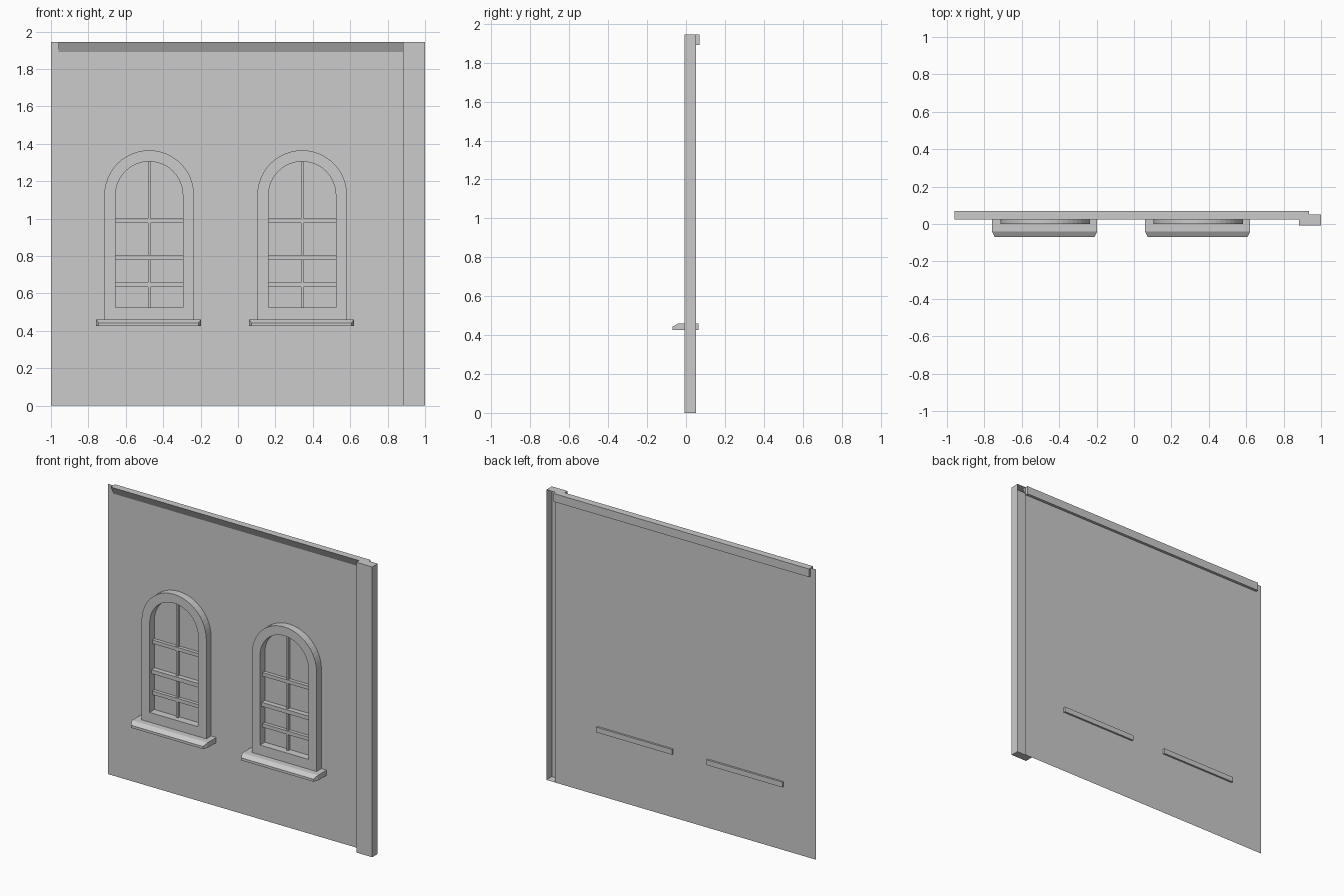
import bpy, bmesh, math

cube = bpy.data.objects.get("Cube")
if cube:
    bpy.data.objects.remove(cube, do_unlink=True)

plaster = bpy.data.materials.new("grey_plaster")
plaster.use_nodes = True
grey = (0.6, 0.6, 0.6, 1)
plaster.diffuse_color = grey
plaster.node_tree.nodes["Principled BSDF"].inputs["Base Color"].default_value = grey

WALL_Y = 0.051      # plane of the wall
FRONT = -0.007      # front of the pilaster
TOP = 1.945


def finish(name, bm):
    """Turn a bmesh into a flat-shaded grey object."""
    mesh = bpy.data.meshes.new(name)
    bm.to_mesh(mesh)
    bm.free()
    mesh.materials.append(plaster)
    obj = bpy.data.objects.new(name, mesh)
    bpy.context.collection.objects.link(obj)
    return obj


def loft(name, *rings, caps=True):
    """Bridge equal rings of points, closing the two ends."""
    bm = bmesh.new()
    loops = [[bm.verts.new(p) for p in ring] for ring in rings]
    n = len(loops[0])
    for a, b in zip(loops, loops[1:]):
        for i in range(n):
            j = (i + 1) % n
            bm.faces.new((a[i], a[j], b[j], b[i]))
    if caps:
        bm.faces.new(loops[0][::-1])
        bm.faces.new(loops[-1])
    bmesh.ops.recalc_face_normals(bm, faces=bm.faces)
    return finish(name, bm)


def rect(x0, x1, z0, z1, y):
    return [(x0, y, z0), (x1, y, z0), (x1, y, z1), (x0, y, z1)]


def box(name, x0, x1, y0, y1, z0, z1):
    return loft(name, rect(x0, x1, z0, z1, y0), rect(x0, x1, z0, z1, y1))


def arch(cx, half, bottom, spring, y, steps=24):
    """Outline of a round-headed opening."""
    pts = [(cx - half, y, bottom), (cx + half, y, bottom)]
    for i in range(steps + 1):
        a = math.pi * i / steps
        pts.append((cx + half * math.cos(a), y, spring + half * math.sin(a)))
    return pts


# Wall: a single thin sheet
bm = bmesh.new()
bm.faces.new([bm.verts.new(p) for p in rect(-1, 0.937, 0, TOP, WALL_Y)])
finish("wall", bm)

# Pilaster: shell left open at the back
pilaster = box("corner_pilaster", 0.882, 1, FRONT, WALL_Y, 0, TOP)
bm = bmesh.new()
bm.from_mesh(pilaster.data)
back = [f for f in bm.faces if f.normal.y > 0.9]
bmesh.ops.delete(bm, geom=back, context="FACES_ONLY")
bm.to_mesh(pilaster.data)
bm.free()

# Cornice: sloped underside in front, square lip behind
profile = [(0.023, TOP), (WALL_Y, 1.89), (0.07, 1.89), (0.07, TOP)]
loft("cornice", *[[(x, y, z) for y, z in profile] for x in (-0.96, 0.935)])

for side, cx in (("right", -0.475), ("left", 0.343)):
    # Arched surround: outer and inner outlines swept front to back
    loops = [arch(cx, half, bottom, 1.125, y) for half, bottom, y in
             ((0.24, 0.46, WALL_Y), (0.24, 0.46, 0), (0.18, 0.525, 0), (0.18, 0.525, WALL_Y))]
    loft(side + "_window_surround", *loops, caps=False)

    # Glazing bars
    box(side + "_upright_bar", cx - 0.007, cx + 0.007, 0.032, WALL_Y, 0.525, 1.304)
    for part, y, z0, z1 in (("lower_bar", 0.028, 0.634, 0.658),
                            ("middle_rail", 0.018, 0.778, 0.805),
                            ("upper_bar", 0.028, 0.976, 1.0)):
        box(f"{side}_{part}", cx - 0.18, cx + 0.18, y, WALL_Y, z0, z1)

    # Sill with chamfered front
    sx = cx - 0.003
    loft(side + "_window_sill",
         rect(sx - 0.267, sx + 0.267, 0.425, 0.442, -0.07),
         rect(sx - 0.281, sx + 0.281, 0.425, 0.46, -0.04),
         rect(sx - 0.281, sx + 0.281, 0.425, 0.46, 0.064))
